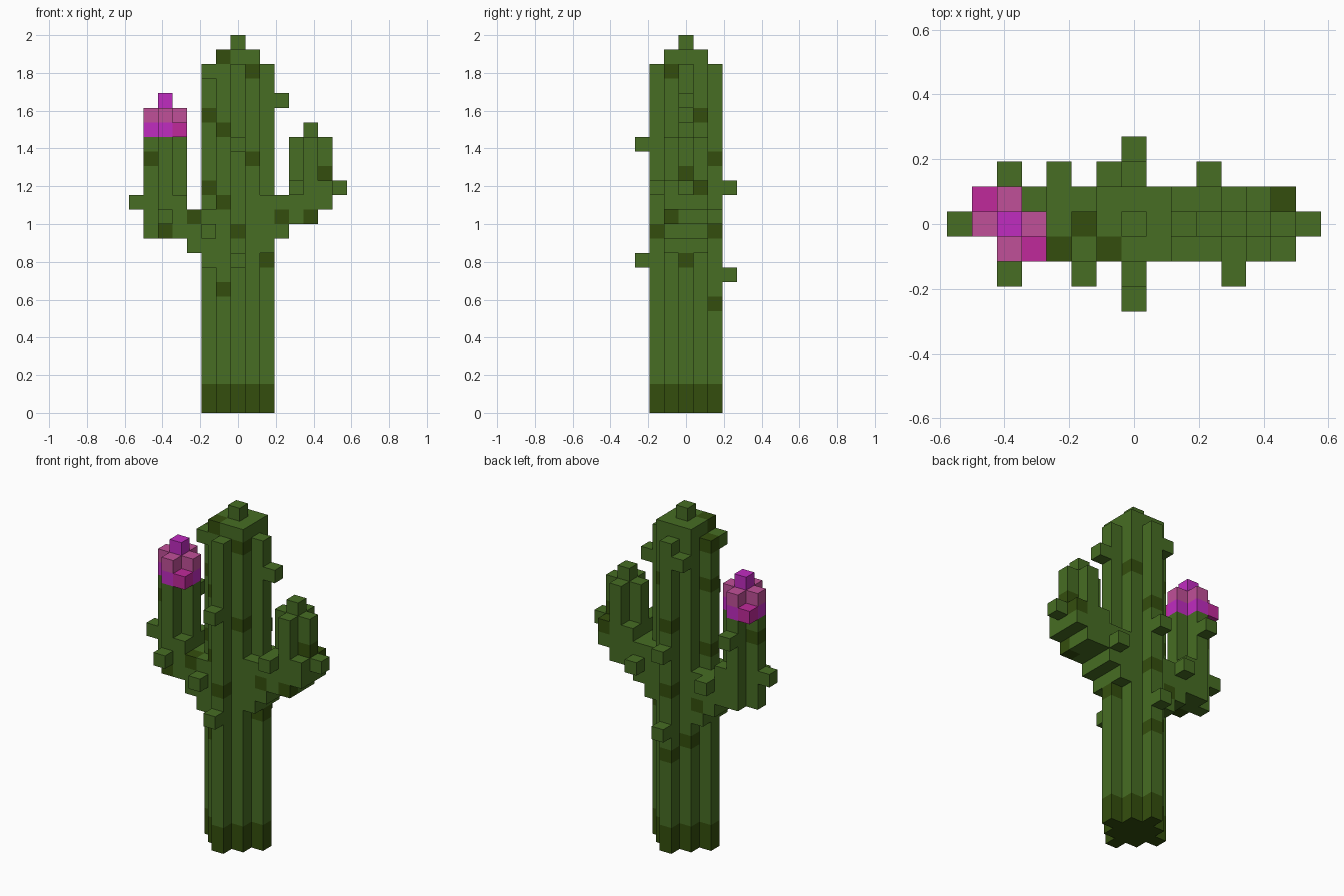
import bpy, bmesh
from mathutils import Vector

old = bpy.data.objects.get("Cube")
if old:
    bpy.data.objects.remove(old, do_unlink=True)

U = 2.0 / 26  # edge length of one block


def material(name, rgb):
    m = bpy.data.materials.new(name)
    m.diffuse_color = (*rgb, 1)
    m.use_nodes = True
    bsdf = next(n for n in m.node_tree.nodes if n.type == 'BSDF_PRINCIPLED')
    bsdf.inputs["Base Color"].default_value = (*rgb, 1)
    bsdf.inputs["Roughness"].default_value = 0.9
    return m


GREEN, DARK, PURPLE, PINK, MAGENTA = range(5)
MATS = [material("cactus green", (0.063, 0.153, 0.017)),
        material("dark green", (0.034, 0.076, 0.004)),
        material("petal purple", (0.527, 0.025, 0.527)),
        material("petal pink", (0.527, 0.080, 0.314)),
        material("petal magenta", (0.527, 0.023, 0.328))]


def box(x0, x1, y0, y1, z0, z1):
    """Block cells in an inclusive range."""
    return {(x, y, z) for x in range(x0, x1 + 1)
            for y in range(y0, y1 + 1) for z in range(z0, z1 + 1)}


def column(cx, radius, z0, z1):
    """Upright column with a stepped diamond section."""
    return {(x, y, z) for x, y, z in box(cx - radius, cx + radius, -radius, radius, z0, z1)
            if abs(x - cx) + abs(y) <= radius}


# Trunk with a stepped cap
trunk = column(0, 2, 0, 23) | box(-1, 1, -1, 1, 24, 24) | {(0, 0, 25)}

# Arm on the +x side: rising steps, then an upright ribbed stem
left_arm = (box(2, 2, -1, 1, 11, 14) | box(3, 3, -1, 1, 12, 14)
            | box(4, 5, -1, 1, 13, 15) | box(6, 6, -1, 1, 14, 15)
            | column(5, 1, 16, 18) | {(5, 0, 19)}) - trunk

# Arm on the -x side
right_arm = (box(-2, -2, -1, 1, 10, 13) | box(-3, -3, -1, 1, 11, 13)
             | box(-4, -4, -1, 1, 12, 14) | column(-5, 1, 12, 18)) - trunk

# Flower on the -x arm
flower = column(-5, 1, 19, 20) | {(-5, 0, 21), (-4, -1, 19), (-6, 1, 19)}

# Single-block thorns
thorns = {(0, -3, 18), (0, -3, 10), (0, 3, 15), (0, 3, 9), (-7, 0, 14), (7, 0, 15),
          (3, 0, 21), (-2, -1, 23), (-2, -2, 12), (4, -2, 15), (-5, -2, 13),
          (3, 2, 13), (-3, 2, 13), (-5, 2, 17), (-1, 2, 22)}

# Dark blotches on the skin
blotches = {(-1, -1, 24), (1, -1, 23), (-2, 0, 23), (-2, 0, 20), (-1, -1, 19),
            (1, -1, 17), (-2, 0, 15), (-1, -1, 14), (0, -2, 12), (2, 0, 10),
            (-1, -1, 8), (1, 1, 20), (0, 2, 17), (0, 2, 12), (0, 2, 7), (-1, 1, 8),
            (-6, 0, 17), (-3, -1, 13), (-5, -1, 12), (-2, 1, 11),
            (6, 0, 16), (3, -1, 13), (5, -1, 13), (6, 1, 15)}


def skin(cell):
    return DARK if cell in blotches or cell[2] < 2 else GREEN


def petal(cell):
    x, y, z = cell
    if abs(x + 5) + abs(y) == 2:
        return MAGENTA
    return PINK if z == 20 else PURPLE


solid = trunk | left_arm | right_arm | flower | thorns
AXES = [Vector((1, 0, 0)), Vector((0, 1, 0)), Vector((0, 0, 1))]


def build(name, cells, colour):
    """Mesh the outside faces of a set of blocks."""
    bm = bmesh.new()
    used = sorted({colour(c) for c in cells})
    for cell in sorted(cells):
        centre = Vector(cell) + Vector((0, 0, 0.5))
        for a in range(3):
            for sign in (1, -1):
                n = AXES[a] * sign
                if tuple(int(c + d) for c, d in zip(cell, n)) in solid:
                    continue
                u = AXES[(a + 1) % 3] * 0.5
                v = AXES[(a + 2) % 3] * 0.5 * sign
                corners = (-u - v, u - v, u + v, v - u)
                f = bm.faces.new([bm.verts.new((centre + n * 0.5 + k) * U) for k in corners])
                f.material_index = used.index(colour(cell))
    bmesh.ops.remove_doubles(bm, verts=bm.verts[:], dist=1e-4)
    me = bpy.data.meshes.new(name)
    bm.to_mesh(me)
    bm.free()
    for i in used:
        me.materials.append(MATS[i])
    bpy.context.collection.objects.link(bpy.data.objects.new(name, me))


build("trunk", trunk, skin)
build("left_arm", left_arm, skin)
build("right_arm", right_arm, skin)
build("flower", flower, petal)
build("thorns", thorns, skin)
